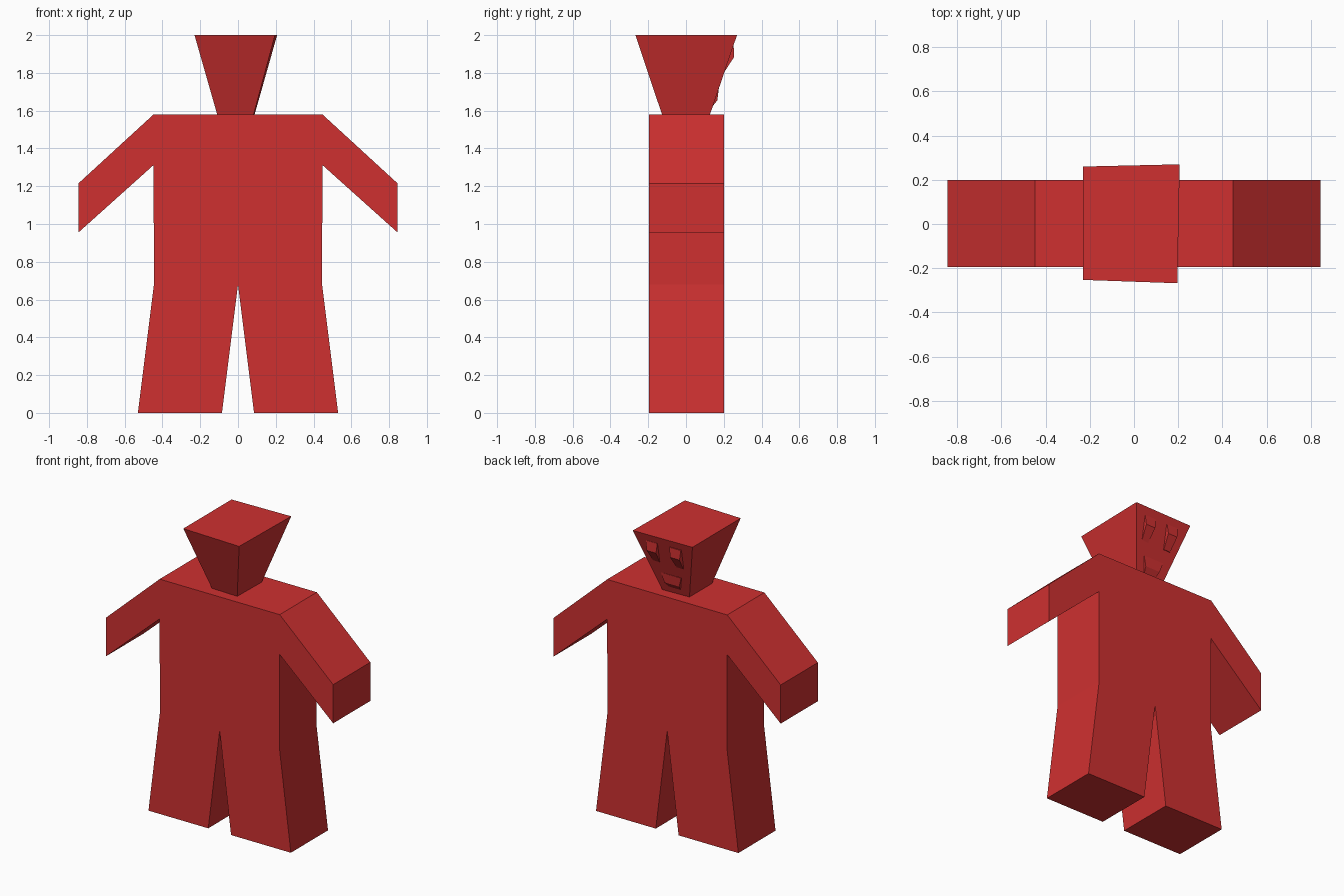
import bpy, bmesh

if "Cube" in bpy.data.objects:
    bpy.data.objects.remove(bpy.data.objects["Cube"])

red = bpy.data.materials.new("red")
red.diffuse_color = (0.62, 0.03, 0.03, 1)
red.use_nodes = True
red.node_tree.nodes["Principled BSDF"].inputs["Base Color"].default_value = red.diffuse_color


def loft(name, ring_a, ring_b):
    """Close a solid between two matching rings of points."""
    bm = bmesh.new()
    a = [bm.verts.new(p) for p in ring_a]
    b = [bm.verts.new(p) for p in ring_b]
    bm.faces.new(a)
    bm.faces.new(b[::-1])
    n = len(a)
    for i in range(n):
        bm.faces.new((a[i], b[i], b[(i + 1) % n], a[(i + 1) % n]))
    bmesh.ops.recalc_face_normals(bm, faces=bm.faces)
    mesh = bpy.data.meshes.new(name)
    bm.to_mesh(mesh)
    bm.free()
    mesh.materials.append(red)
    obj = bpy.data.objects.new(name, mesh)
    bpy.context.collection.objects.link(obj)
    return obj


# Body: half outline from the crotch round to the shoulder, mirrored and extruded
half = [(0.085, 0), (0.53, 0), (0.445, 0.68), (0.447, 1.312),
        (0.845, 0.955), (0.845, 1.215), (0.447, 1.58)]
outline = [(0, 0.68)] + half + [(-x, z) for x, z in reversed(half)]
loft("body", [(x, -0.195, z) for x, z in outline],
     [(x, 0.2, z) for x, z in outline])

# Head: slightly irregular block widening upwards
loft("head",
     [(-0.11, -0.12, 1.58), (0.083, -0.127, 1.58), (0.088, 0.127, 1.58), (-0.11, 0.12, 1.58)],
     [(-0.23, -0.253, 2), (0.196, -0.268, 2), (0.207, 0.27, 2), (-0.23, 0.26, 2)])


def wedge(name, cx, w_top, w_low, profile):
    """Face feature: a side profile of (y, z) points, tapering downwards."""
    z_hi = max(z for y, z in profile)
    z_lo = min(z for y, z in profile)

    def side(s):
        return [(cx + s * (w_low + (w_top - w_low) * (z - z_lo) / (z_hi - z_lo)) / 2, y, z)
                for y, z in profile]
    loft(name, side(-1), side(1))


# Face on the back side: two brow-like eyes and a mouth
for name, cx in (("left_eye", -0.095), ("right_eye", 0.08)):
    wedge(name, cx, 0.085, 0.05, [(0.225, 1.95), (0.252, 1.95), (0.255, 1.885), (0.2, 1.80), (0.17, 1.80)])
wedge("mouth", -0.01, 0.15, 0.09, [(0.15, 1.72), (0.174, 1.72), (0.166, 1.655), (0.138, 1.62), (0.12, 1.62)])
